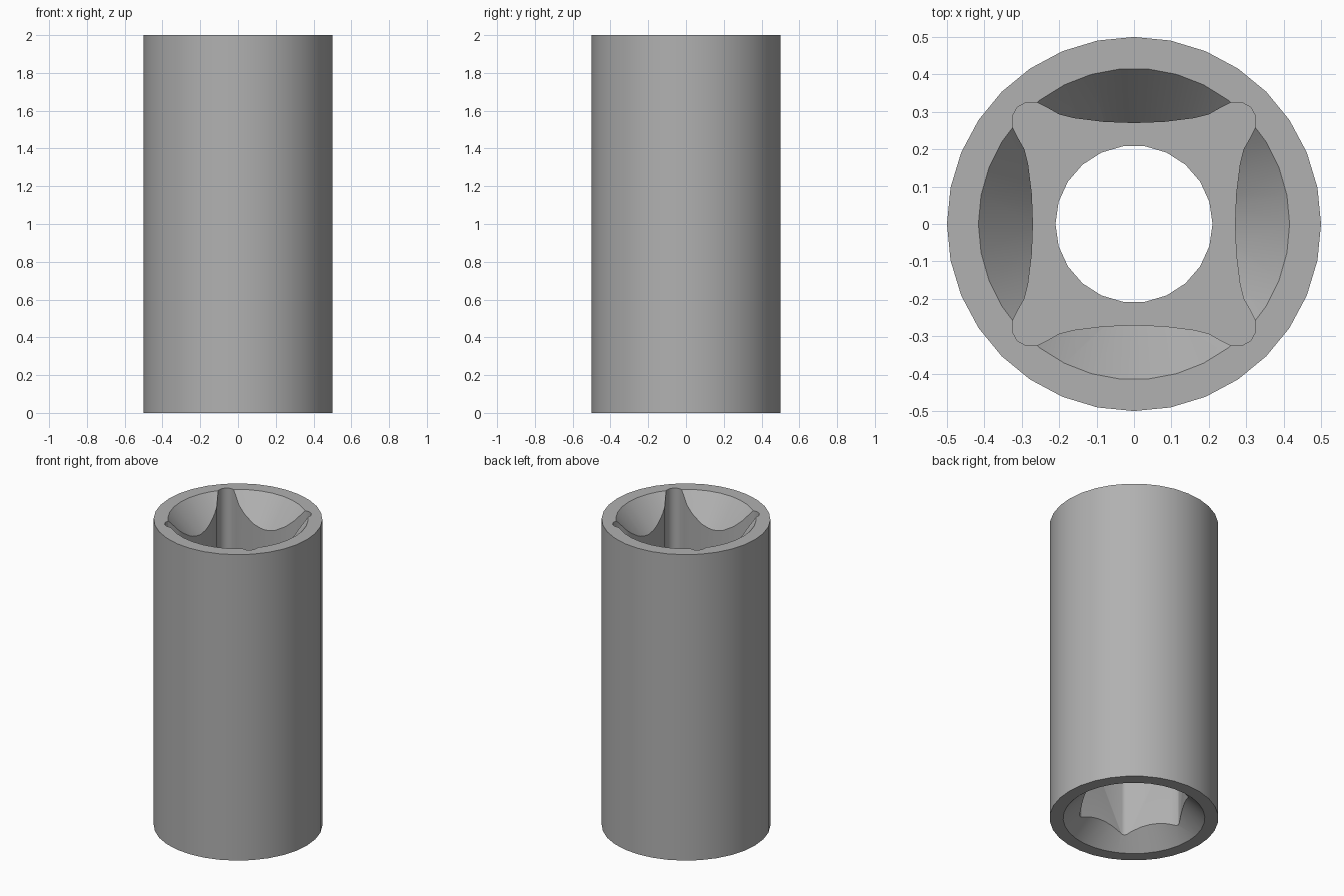
import bpy, bmesh
from math import sin, cos, pi, radians

if "Cube" in bpy.data.objects:
    bpy.data.objects.remove(bpy.data.objects["Cube"])


def ngon(r, n):
    return [(r * cos(2 * pi * i / n), r * sin(2 * pi * i / n)) for i in range(n)]


def repeat(points, n, start=0.0):
    """Repeat one side's points n times around the axis."""
    out = []
    for k in range(n):
        c, s = cos(start + k * 2 * pi / n), sin(start + k * 2 * pi / n)
        out += [(c * x - s * y, s * x + c * y) for x, y in points]
    return out


def loft(name, low, z0, high, z1):
    """Closed solid between two outlines with equal point counts."""
    bm = bmesh.new()
    a = [bm.verts.new((x, y, z0)) for x, y in low]
    b = [bm.verts.new((x, y, z1)) for x, y in high]
    n = len(a)
    bm.faces.new(a[::-1])
    bm.faces.new(b)
    for i in range(n):
        j = (i + 1) % n
        bm.faces.new((a[i], a[j], b[j], b[i]))
    bmesh.ops.recalc_face_normals(bm, faces=bm.faces)
    me = bpy.data.meshes.new(name)
    bm.to_mesh(me)
    bm.free()
    ob = bpy.data.objects.new(name, me)
    bpy.context.collection.objects.link(ob)
    return ob


# Square drive outline: bowed sides with rounded corner reliefs
half = [(0.27, 0.0), (0.273, 0.08), (0.283, 0.16), (0.293, 0.20),
        (0.31, 0.23), (0.325, 0.26), (0.325, 0.288)]
square = repeat([(x, -y) for x, y in half[:0:-1]] + half + [(0.312, 0.312)], 4)

# Hex pocket outline with slightly eased corners
hexagon = repeat([(0.299, -0.157), (0.299, 0.157), (0.295, 0.170)], 6, pi / 6)

# Outer sleeve
body = loft("socket_body", ngon(0.5, 32), 0, ngon(0.5, 32), 2)

# Through bore, square drive, hex pocket, and both entry chamfers
cutters = [
    loft("bore", ngon(0.21, 22), 0.3, ngon(0.21, 22), 1.8),
    loft("square_drive", square, 1.4, square, 2.1),
    loft("hex_pocket", hexagon, -0.1, hexagon, 0.7),
    loft("top_chamfer", ngon(0.164, 34), 1.7, ngon(0.458, 34), 2.05),
    loft("bottom_chamfer", ngon(0.47, 34), -0.05, ngon(0.22, 34), 0.2),
]
bpy.context.view_layer.objects.active = body
body.select_set(True)
for cut in cutters:
    cut.hide_render = True
    mod = body.modifiers.new(cut.name, 'BOOLEAN')
    mod.operation = 'DIFFERENCE'
    mod.solver = 'EXACT'
    mod.object = cut
    bpy.ops.object.modifier_apply(modifier=mod.name)
    bpy.data.objects.remove(cut)

bpy.ops.object.shade_smooth_by_angle(angle=radians(35))

# Dark steel colour
steel = bpy.data.materials.new("dark_steel")
steel.diffuse_color = (0.44, 0.44, 0.44, 1)
steel.use_nodes = True
steel.node_tree.nodes["Principled BSDF"].inputs["Base Color"].default_value = steel.diffuse_color
body.data.materials.clear()
body.data.materials.append(steel)
